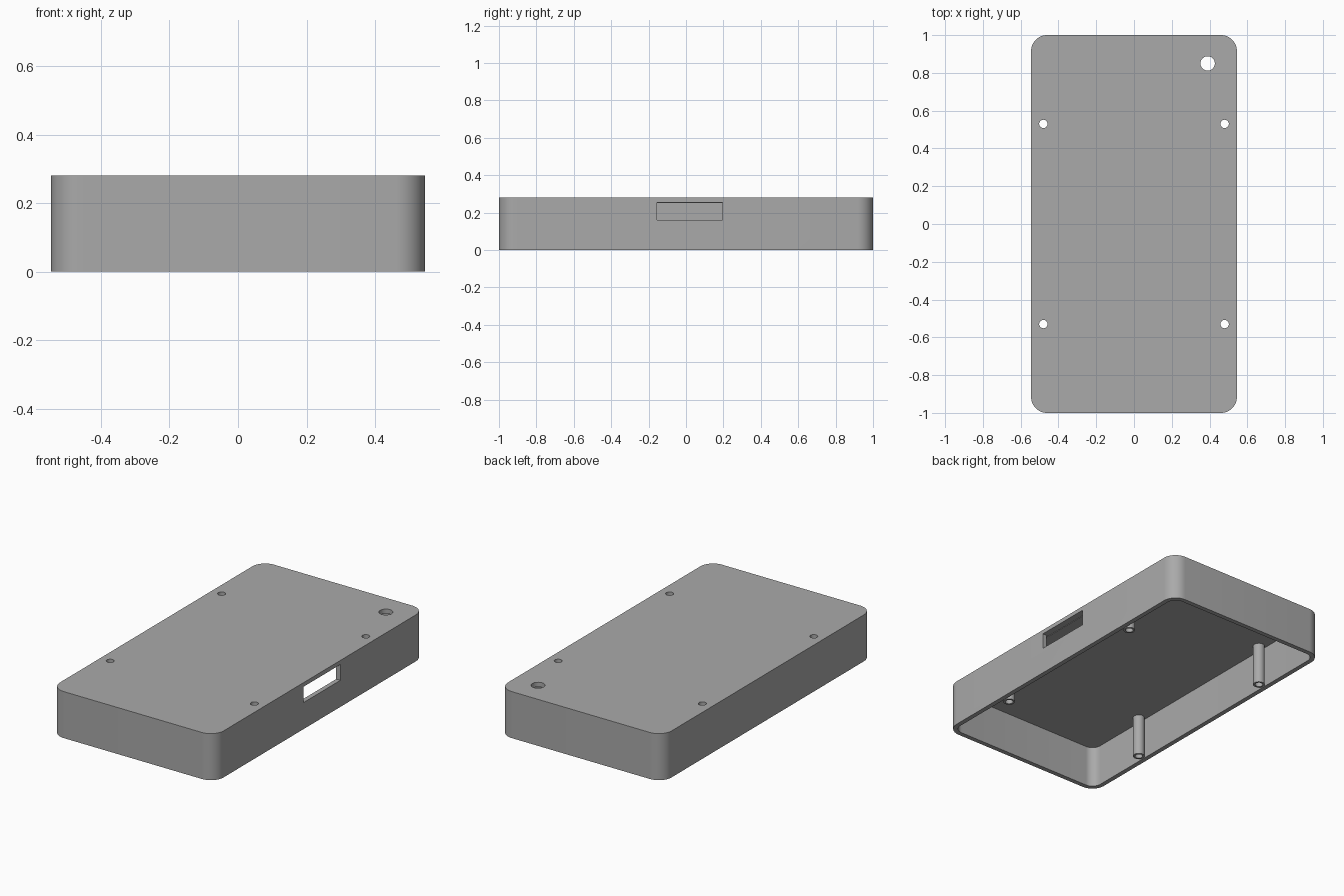
import bpy, bmesh
from mathutils import Matrix, Vector

cube = bpy.data.objects.get("Cube")
if cube:
    bpy.data.objects.remove(cube, do_unlink=True)

WIDTH, LENGTH, HEIGHT = 1.09, 2.0, 0.28
WALL, CORNER = 0.028, 0.085
POST_X, POST_Y, POST_R, SCREW_R = 0.48, 0.53, 0.033, 0.022

grey = bpy.data.materials.new("plain grey")
grey.use_nodes = True
colour = (0.4, 0.4, 0.4, 1)
grey.diffuse_color = colour
grey.node_tree.nodes["Principled BSDF"].inputs["Base Color"].default_value = colour


def make_object(name, bm):
    bmesh.ops.recalc_face_normals(bm, faces=bm.faces)
    mesh = bpy.data.meshes.new(name)
    bm.to_mesh(mesh)
    bm.free()
    mesh.materials.append(grey)
    obj = bpy.data.objects.new(name, mesh)
    bpy.context.collection.objects.link(obj)
    return obj


def box(name, low, high, radius=0):
    """Box between two corners, with optional rounded vertical edges."""
    low, high = Vector(low), Vector(high)
    bm = bmesh.new()
    bmesh.ops.create_cube(bm, size=1, matrix=Matrix.Translation((low + high) / 2)
                          @ Matrix.Diagonal((*(high - low), 1)))
    if radius:
        upright = [e for e in bm.edges
                   if abs(e.verts[0].co.z - e.verts[1].co.z) > 0.01]
        bmesh.ops.bevel(bm, geom=upright, offset=radius, segments=12,
                        profile=0.5, affect="EDGES")
    return make_object(name, bm)


def cylinder(name, x, y, radius, bottom, top):
    bm = bmesh.new()
    bmesh.ops.create_cone(bm, cap_ends=True, segments=40, radius1=radius,
                          radius2=radius, depth=top - bottom,
                          matrix=Matrix.Translation((x, y, (bottom + top) / 2)))
    return make_object(name, bm)


def cut(target, cutter):
    """Subtract the cutter from the target, then remove the cutter."""
    cutter.hide_render = True
    mod = target.modifiers.new("cut", "BOOLEAN")
    mod.operation, mod.solver, mod.object = "DIFFERENCE", "EXACT", cutter
    bpy.context.view_layer.objects.active = target
    bpy.ops.object.modifier_apply(modifier=mod.name)
    bpy.data.objects.remove(cutter, do_unlink=True)


def smooth(obj):
    bpy.ops.object.select_all(action="DESELECT")
    obj.select_set(True)
    bpy.context.view_layer.objects.active = obj
    bpy.ops.object.shade_smooth_by_angle(angle=0.6)


# Open-bottomed case with rounded corners
x, y, ceiling = WIDTH / 2, LENGTH / 2, HEIGHT - WALL
case = box("case_shell", (-x, -y, 0), (x, y, HEIGHT), CORNER)
cut(case, box("cavity", (WALL - x, WALL - y, -0.1),
              (x - WALL, y - WALL, ceiling), CORNER - WALL))

# Side port and round opening in the lid
cut(case, box("port", (x - 0.04, -0.155, 0.16), (x + 0.1, 0.195, 0.255)))
cut(case, cylinder("round_opening", 0.39, 0.85, 0.038, 0.2, 0.4))

# Screw holes and hollow screw posts
for side, sx in (("left", 1), ("right", -1)):
    for end, sy in (("front", -1), ("back", 1)):
        px, py = sx * POST_X, sy * POST_Y
        cut(case, cylinder("screw_hole", px, py, SCREW_R, 0.1, 0.4))
        post = cylinder(f"screw_post_{end}_{side}", px, py, POST_R, 0, ceiling)
        cut(post, cylinder("post_bore", px, py, SCREW_R, -0.1, 0.4))
        smooth(post)
smooth(case)
